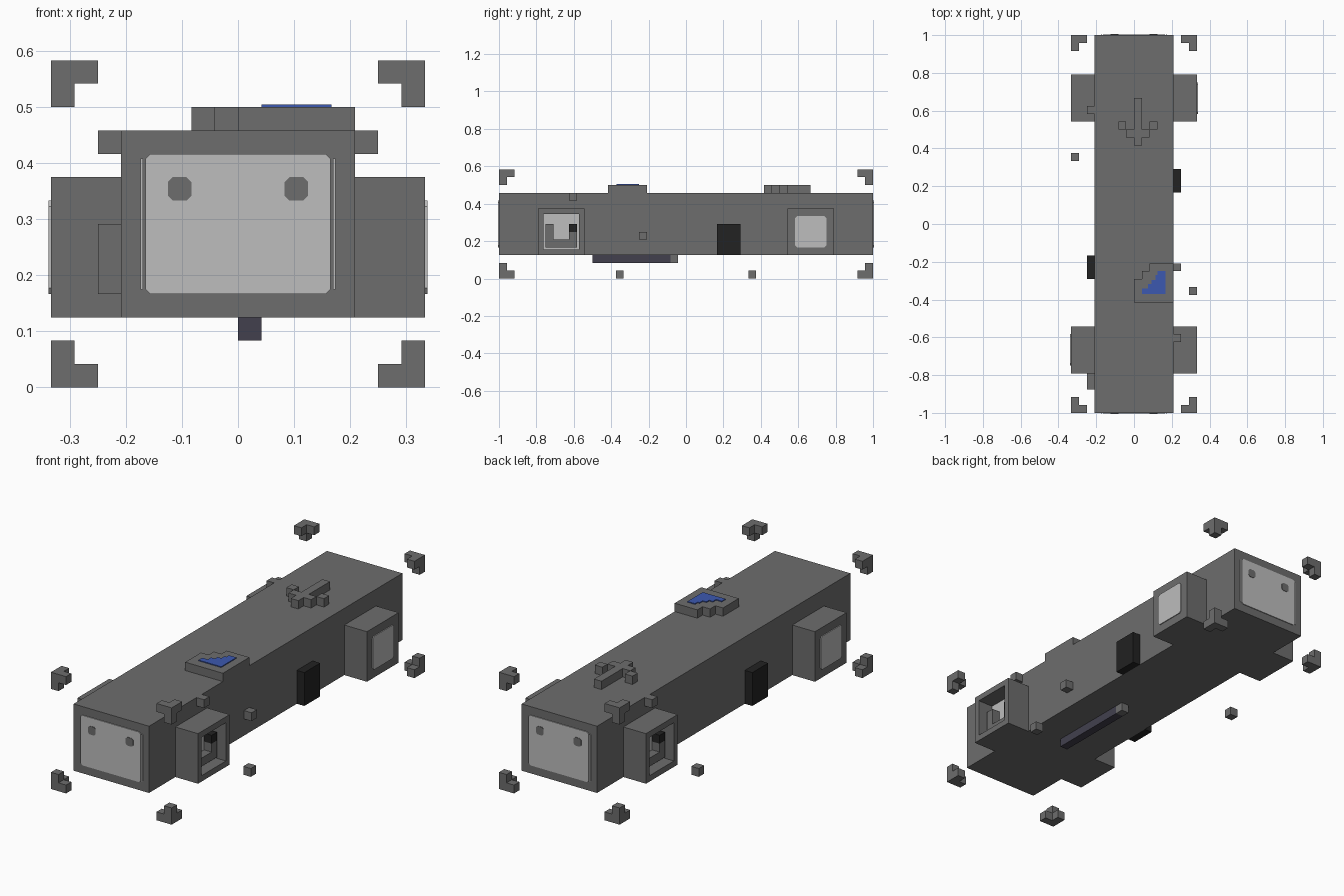
import bpy, bmesh
from mathutils import Vector

cube = bpy.data.objects.get("Cube")
if cube:
    bpy.data.objects.remove(cube, do_unlink=True)

U = 1 / 24      # one block
THIN = 0.1      # plate thickness in blocks


def material(name, r, g, b):
    m = bpy.data.materials.new(name)
    m.use_nodes = True
    m.diffuse_color = (r, g, b, 1)
    m.node_tree.nodes["Principled BSDF"].inputs["Base Color"].default_value = (r, g, b, 1)
    return m


GREY = material("hull grey", .153, .153, .153)
LIGHT = material("light panel", .51, .51, .51)
BLACK = material("black", .016, .016, .016)
BLUE = material("blue", .045, .098, .434)
VIOLET = material("dark violet", .054, .051, .076)


def finish(name, bm, *mats):
    bmesh.ops.recalc_face_normals(bm, faces=bm.faces)
    me = bpy.data.meshes.new(name)
    bm.to_mesh(me)
    bm.free()
    for m in mats:
        me.materials.append(m)
    ob = bpy.data.objects.new(name, me)
    bpy.context.collection.objects.link(ob)
    return ob


def add_box(bm, lo, hi):
    lo, hi = Vector(lo), Vector(hi)
    verts = bmesh.ops.create_cube(bm, size=1)["verts"]
    for v in verts:
        v.co = [(lo[i] + hi[i]) / 2 * U + v.co[i] * abs(hi[i] - lo[i]) * U for i in range(3)]


def boxes(name, mat, *spans):
    bm = bmesh.new()
    for lo, hi in spans:
        add_box(bm, lo, hi)
    return finish(name, bm, mat)


def plate(name, mat, points, place):
    """Thin flat plate; place maps (a, b, height) to block coordinates."""
    bm = bmesh.new()
    low = [bm.verts.new(Vector(place(a, b, 0)) * U) for a, b in points]
    top = [bm.verts.new(Vector(place(a, b, THIN)) * U) for a, b in points]
    bm.faces.new(low)
    bm.faces.new(top)
    n = len(points)
    for i in range(n):
        j = (i + 1) % n
        bm.faces.new((low[i], low[j], top[j], top[i]))
    return finish(name, bm, mat)


def clipped(a0, b0, a1, b1, c):
    """Rectangle with cut corners."""
    return [(a0 + c, b0), (a1 - c, b0), (a1, b0 + c), (a1, b1 - c),
            (a1 - c, b1), (a0 + c, b1), (a0, b1 - c), (a0, b0 + c)]


# Main hull
boxes("hull", GREY, ((-5, -24, 3), (5, 24, 11)))

# Floating corner brackets: a corner cube and three legs
for sx in (-1, 1):
    for sy in (-1, 1):
        for sz in (-1, 1):
            def at(x, y, z):
                return sx * x, sy * y, 7 + sz * z
            boxes("corner_bracket", GREY,
                  (at(6, 23, 6), at(8, 24, 7)),
                  (at(7, 22, 6), at(8, 23, 7)),
                  (at(7, 23, 5), at(8, 24, 6)))

# Parts repeated by a half turn about z
for s, end in ((1, "front"), (-1, "back")):
    def turn(x, y, z):
        return s * x, s * y, z

    # End face panel with two eyes and thin edge strips
    def on_end(a, b, h):
        return turn(a, -24 - h, b)
    plate(end + "_panel", LIGHT, clipped(-3.95, 4, 3.95, 10, .2), on_end)
    for k in (-1, 1):
        plate(end + "_panel_edge", LIGHT,
              clipped(k * 4.12 - .06, 4.2, k * 4.12 + .06, 9.8, .02), on_end)
        e = k * 2.5
        plate(end + "_eye", GREY, clipped(e - .5, 8, e + .5, 9, .2),
              lambda a, b, h: on_end(a, b, h + THIN / 2))

    # Open side pod: hollowed box with a light back wall
    bm = bmesh.new()
    add_box(bm, turn(5, -19, 3), turn(8, -13, 9))
    bm.normal_update()
    outer = [f for f in bm.faces if f.normal.x * s > .9]
    bmesh.ops.inset_individual(bm, faces=outer, thickness=U)
    bmesh.ops.inset_individual(bm, faces=outer, thickness=0, depth=-2 * U)
    outer[0].material_index = 1
    finish(end + "_open_pod", bm, GREY, LIGHT)
    boxes(end + "_pod_fittings", GREY,
          (turn(6, -18, 4), turn(7, -14, 5)),
          (turn(6, -18, 5), turn(7, -17, 7)),
          (turn(6, -15, 5), turn(7, -14, 6)))
    boxes(end + "_pod_black_block", BLACK, (turn(6, -15, 6), turn(7, -14, 7)))

    # Closed side pod with a light window
    boxes(end + "_closed_pod", GREY, (turn(5, 13, 3), turn(8, 19, 9)))
    plate(end + "_pod_window", LIGHT, clipped(14, 4, 18, 8, .25),
          lambda a, b, h: turn(8 + h, a, b))

    # Door, upper knob and floating block
    boxes(end + "_side_door", BLACK, (turn(5, 4, 3), turn(6, 7, 7)))
    boxes(end + "_upper_knob", GREY, (turn(5, -15, 10), turn(6, -14, 11)))
    boxes(end + "_floating_block", GREY, (turn(7, -9, 0), turn(8, -8, 1)))

# Single side details
boxes("left_knob", GREY, ((5, -6, 5), (6, -5, 6)))
boxes("right_side_box", GREY, ((-6, -21, 4), (-5, -19, 7)))

# Raised arrow on the roof
boxes("roof_arrow", GREY, ((0, 10, 11), (1, 16, 12)),
      *[((x, y, 11), (x + 1, y + 1, 12)) for x, y in ((-2, 12), (-1, 11), (1, 11), (2, 12))])

# Stepped roof pad with blue patch
boxes("roof_pad", GREY, ((0, -10, 11), (5, -7, 12)),
      ((1, -7, 11), (5, -6, 12)), ((2, -6, 11), (5, -5, 12)))
plate("blue_patch", BLUE,
      [(1, -8.9), (4, -8.9), (4, -6), (3, -6), (3, -6.5), (2.75, -6.5), (2.75, -7.1),
       (2.25, -7.1), (2.25, -7.6), (1.75, -7.6), (1.75, -8.2), (1, -8.2)],
      lambda a, b, h: (a, b, 12 + h))

# Bar under the hull
boxes("belly_bar", VIOLET, ((0, -12, 2), (1, -2, 3)))
boxes("belly_bar_tip", GREY, ((0, -2, 2), (1, -1, 3)))
